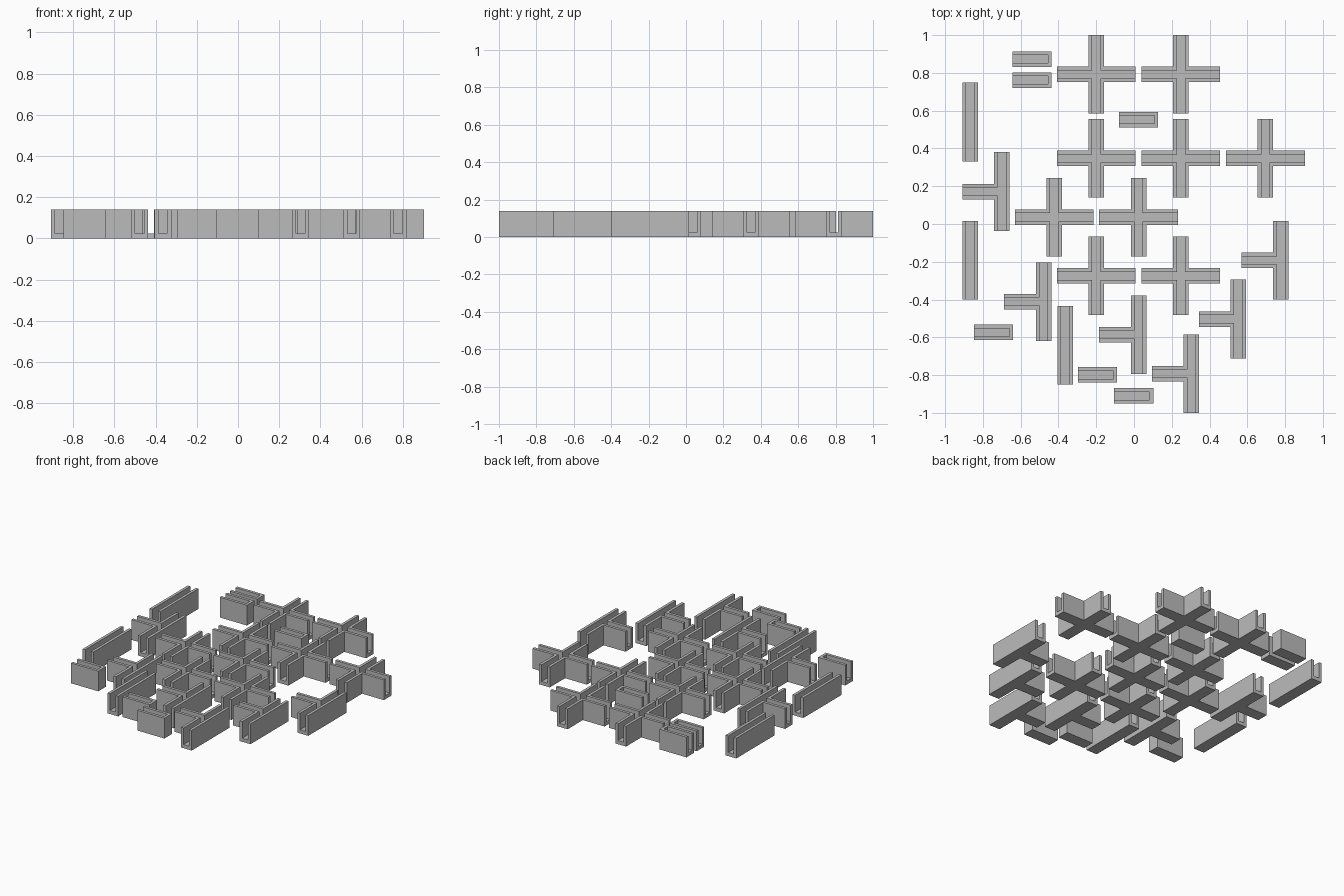
import bpy
import bmesh

if "Cube" in bpy.data.objects:
    bpy.data.objects.remove(bpy.data.objects["Cube"], do_unlink=True)

HALF = 0.208      # half length of a long bar
WIDE = 0.041      # half width of a bar
SLOT = 0.0215     # half width of the channel
FLOOR = 0.025     # channel floor height
TOP = 0.14
SHORT = 0.104     # half length of a short end piece

grey = bpy.data.materials.new("matte_grey")
grey.use_nodes = True
tone = (0.5, 0.5, 0.5, 1)
grey.diffuse_color = tone
grey.node_tree.nodes["Principled BSDF"].inputs["Base Color"].default_value = tone


def inside(rects, x, y):
    return any(a < x < b and c < y < d for a, b, c, d in rects)


def channel_mesh(name, outer, slots):
    """Solid footprint (outer) with open channels (slots) sunk to the floor."""
    rects = outer + slots
    axes = [sorted({v for r in rects for v in r[:2]}),
            sorted({v for r in rects for v in r[2:]}),
            [0, FLOOR, TOP]]

    def solid(cell):
        if any(i < 0 or i >= len(a) - 1 for i, a in zip(cell, axes)):
            return False
        x, y, z = [(a[i] + a[i + 1]) / 2 for i, a in zip(cell, axes)]
        return inside(outer, x, y) and (z < FLOOR or not inside(slots, x, y))

    bm = bmesh.new()
    sizes = [range(len(a) - 1) for a in axes]
    for cell in [(i, j, k) for i in sizes[0] for j in sizes[1] for k in sizes[2]]:
        if not solid(cell):
            continue
        for axis in range(3):
            u, v = (axis + 1) % 3, (axis + 2) % 3
            for side in (0, 1):
                near = list(cell)
                near[axis] += 2 * side - 1
                if solid(near):
                    continue
                # Add the exposed side of this cell
                loop = [(0, 0), (1, 0), (1, 1), (0, 1)]
                verts = []
                for du, dv in loop if side else loop[::-1]:
                    p = [0, 0, 0]
                    p[axis] = axes[axis][cell[axis] + side]
                    p[u] = axes[u][cell[u] + du]
                    p[v] = axes[v][cell[v] + dv]
                    verts.append(bm.verts.new(p))
                bm.faces.new(verts)
    bmesh.ops.remove_doubles(bm, verts=bm.verts[:], dist=0.0001)
    bmesh.ops.dissolve_limit(bm, angle_limit=0.01, verts=bm.verts[:], edges=bm.edges[:])
    mesh = bpy.data.meshes.new(name)
    bm.to_mesh(mesh)
    bm.free()
    mesh.materials.append(grey)
    return mesh


def bar_y(w):
    return (-w, w, -HALF, HALF)


def bar_x(w, right):
    return (-HALF, right, -w, w)


def place(name, mesh, spots):
    for n, (x, y) in enumerate(spots, 1):
        ob = bpy.data.objects.new(f"{name}_{n}", mesh)
        ob.location = (x, y, 0)
        bpy.context.collection.objects.link(ob)


# Four-way connectors
cross = channel_mesh("cross_connector", [bar_y(WIDE), bar_x(WIDE, HALF)],
                     [bar_y(SLOT), bar_x(SLOT, HALF)])
place("cross_connector", cross, [
    (-0.2, 0.792), (0.248, 0.792),
    (-0.2, 0.347), (0.248, 0.347), (0.696, 0.347),
    (-0.422, 0.036), (0.024, 0.036),
    (-0.2, -0.275), (0.248, -0.275)])

# Three-way connectors with the stem on the right-hand side of the model
tee = channel_mesh("tee_connector", [bar_y(WIDE), bar_x(WIDE, WIDE)],
                   [bar_y(SLOT), bar_x(SLOT, SLOT)])
place("tee_connector", tee, [
    (-0.7, 0.172), (0.778, -0.193), (-0.479, -0.411),
    (0.552, -0.503), (0.024, -0.586), (0.304, -0.792)])

# Straight rails, open at both ends
rail = channel_mesh("straight_rail", [bar_y(WIDE)], [bar_y(SLOT)])
place("straight_rail", rail, [(-0.868, 0.54), (-0.868, -0.193), (-0.365, -0.641)])

# Short end pieces, closed at one end
end = channel_mesh("end_piece", [(-SHORT, SHORT, -WIDE, WIDE)],
                   [(-SHORT, SHORT - WIDE + SLOT, -SLOT, SLOT)])
place("end_piece", end, [
    (-0.54, 0.873), (-0.54, 0.762), (0.024, 0.553),
    (-0.744, -0.574), (-0.193, -0.799), (-0.002, -0.91)])
